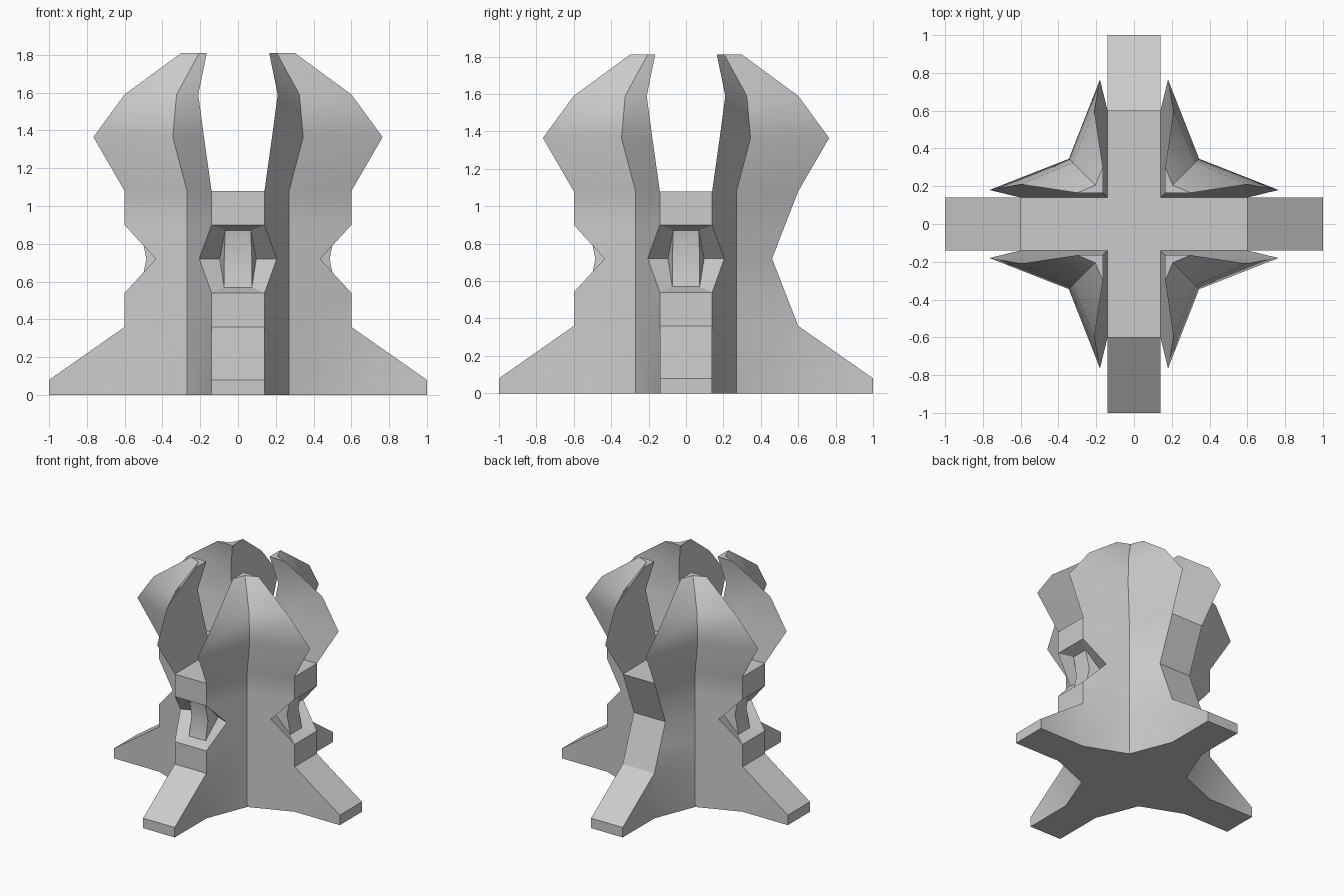
import bpy
import bmesh
import math
from mathutils import Matrix, Vector

cube = bpy.data.objects.get("Cube")
if cube:
    bpy.data.objects.remove(cube, do_unlink=True)

# Single stone colour
stone = bpy.data.materials.new("stone_grey")
stone.use_nodes = True
GREY = (0.6, 0.6, 0.6, 1.0)
stone.diffuse_color = GREY
stone.node_tree.nodes["Principled BSDF"].inputs["Base Color"].default_value = GREY

# Levels: height, arm reach, arm half width, corner offset between the arms
LEVELS = [
    (0.0, 0.6, 0.14, 0.27),
    (0.36, 0.6, 0.14, 0.27),
    (0.54, 0.6, 0.14, 0.27),
    (0.72, 0.435, 0.205, 0.27),
    (0.9, 0.6, 0.14, 0.27),
    (1.08, 0.6, 0.14, 0.27),
    (1.365, 0.765, 0.18, 0.345),
    (1.59, 0.6, 0.21, 0.325),
    (1.81, 0.3, 0.165, 0.205),
]
FOOT_TOP, SILL, MID, LINTEL, FLOOR = 1, 2, 3, 4, 5
TOP = len(LEVELS) - 1
BACK = 1
BACK_REACH = {SILL: 0.53, MID: 0.46, LINTEL: 0.53}   # plain waist on the back arm

bm = bmesh.new()


def place(side, reach, across, z):
    """Point on one of the four sides, turned into position."""
    return Matrix.Rotation(math.radians(90 * side), 3, 'Z') @ Vector((reach, across, z))


def face(*points):
    bm.faces.new([bm.verts.new(p) for p in points])


def arm(side, sign, i):
    side %= 4
    z, reach, half, _ = LEVELS[i]
    if side == BACK and i in BACK_REACH:
        reach, half = BACK_REACH[i], 0.14
    return place(side, reach, sign * half, z)


def corner(side, i):
    z, _, _, m = LEVELS[i]
    return place(side, m, m, z)


def inner(side, i):
    z, _, half, _ = LEVELS[i]
    return place(side, half, half, z)


def strip(left, right, start, end):
    """Wall between two columns of points."""
    for i in range(start, end):
        face(left(i), right(i), right(i + 1), left(i + 1))


def add_quadrant(k):
    """Outer walls and the flaring battlement between two arms."""
    near = lambda i: arm(k, 1, i)
    far = lambda i: arm(k + 1, -1, i)
    mid = lambda i: corner(k, i)
    core = lambda i: inner(k, i)
    strip(near, mid, 0, TOP)
    strip(mid, far, 0, TOP)
    strip(far, core, FLOOR, TOP)
    strip(core, near, FLOOR, TOP)
    face(near(TOP), mid(TOP), far(TOP), core(TOP))


def add_foot(k):
    """Sloping foot at the end of an arm."""
    profile = [(0.6, 0), (1.0, 0), (1.0, 0.08), (0.6, 0.36)]
    sides = [[place(k, r, s * 0.14, z) for r, z in profile] for s in (-1, 1)]
    face(*sides[0])
    face(*reversed(sides[1]))
    for i in range(3):
        face(sides[0][i], sides[1][i], sides[1][i + 1], sides[0][i + 1])


def add_window(k):
    """Recessed opening with a narrow bent panel and side wings."""
    def panel(s):
        return [place(k, 0.515, s * 0.073, 0.57), place(k, 0.485, s * 0.073, 0.72),
                place(k, 0.515, s * 0.068, 0.87)]
    lo, md, hi = zip(panel(-1), panel(1))
    for j, s in enumerate((-1, 1)):
        wing = place(k, 0.39, s * 0.097, 0.72)
        face(arm(k, s, SILL), arm(k, s, MID), wing, lo[j])
        face(arm(k, s, MID), arm(k, s, LINTEL), hi[j], wing)
        face(lo[j], wing, md[j])
        face(md[j], wing, hi[j])
    face(*lo, *reversed(md))
    face(*md, *reversed(hi))
    face(arm(k, -1, SILL), arm(k, 1, SILL), *reversed(lo))
    face(*hi, arm(k, 1, LINTEL), arm(k, -1, LINTEL))


for k in range(4):
    add_quadrant(k)
    add_foot(k)
    low = lambda i: arm(k, -1, i)
    high = lambda i: arm(k, 1, i)
    strip(low, high, FOOT_TOP, SILL)
    strip(low, high, LINTEL, FLOOR)
    if k == BACK:
        strip(low, high, SILL, LINTEL)
    else:
        add_window(k)

# Underside and the cross-shaped floor between the battlements
face(*[p for k in range(4) for p in (arm(k, -1, 0), arm(k, 1, 0), corner(k, 0))])
face(*[p for k in range(4) for p in (arm(k, -1, FLOOR), arm(k, 1, FLOOR), inner(k, FLOOR))])

bmesh.ops.remove_doubles(bm, verts=bm.verts[:], dist=0.0005)
bmesh.ops.recalc_face_normals(bm, faces=bm.faces[:])
mesh = bpy.data.meshes.new("tower")
bm.to_mesh(mesh)
bm.free()
mesh.materials.append(stone)

tower = bpy.data.objects.new("tower", mesh)
bpy.context.collection.objects.link(tower)
bpy.ops.object.select_all(action='DESELECT')
tower.select_set(True)
bpy.context.view_layer.objects.active = tower
bpy.ops.object.shade_smooth_by_angle(angle=math.radians(30))
